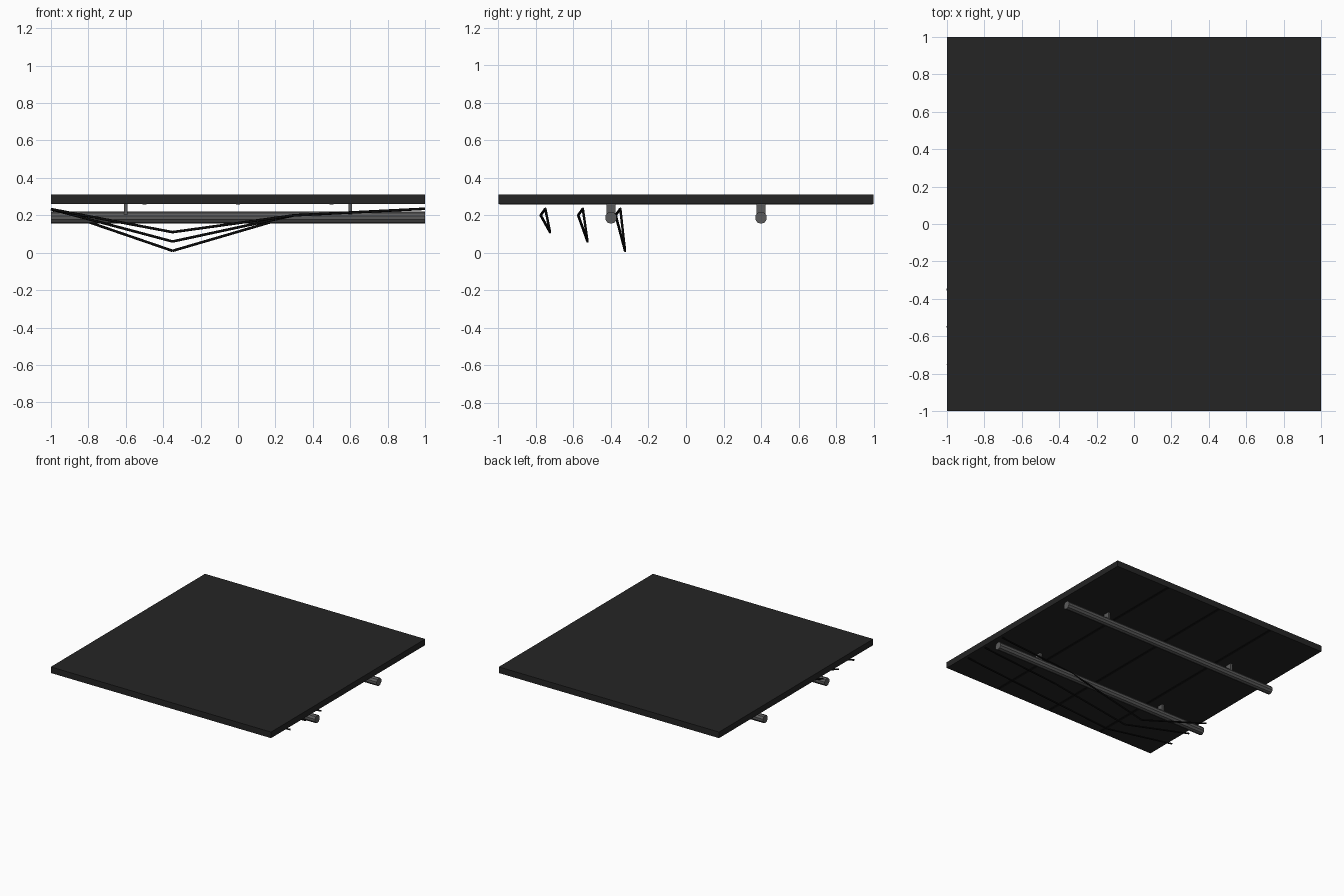
import bpy
from math import pi
from mathutils import Vector

cube = bpy.data.objects.get("Cube")
if cube:
    bpy.data.objects.remove(cube, do_unlink=True)


def material(name, r, g, b):
    m = bpy.data.materials.new(name)
    m.use_nodes = True
    m.diffuse_color = (r, g, b, 1)
    m.node_tree.nodes["Principled BSDF"].inputs["Base Color"].default_value = (r, g, b, 1)
    return m


PANEL = material("charcoal panel", 0.018, 0.018, 0.018)
SEAM = material("dark seam", 0.008, 0.008, 0.008)
METAL = material("grey metal", 0.105, 0.105, 0.105)
RUBBER = material("black rubber", 0.006, 0.006, 0.006)


def box(name, center, size, mat):
    bpy.ops.mesh.primitive_cube_add(size=1, location=center)
    ob = bpy.context.object
    ob.name = name
    ob.scale = size
    bpy.ops.object.transform_apply(location=False, rotation=False, scale=True)
    ob.data.materials.append(mat)
    return ob


def rod(name, start, end, radius, sides, mat):
    a, b = Vector(start), Vector(end)
    bpy.ops.mesh.primitive_cylinder_add(vertices=sides, radius=radius,
                                        depth=(b - a).length, location=(a + b) / 2)
    ob = bpy.context.object
    ob.name = name
    ob.rotation_euler = (b - a).to_track_quat('Z', 'Y').to_euler()
    ob.data.materials.append(mat)
    return ob


# Ceiling slab with thin seams on its underside
box("ceiling_panel", (0, 0, 0.285), (2, 2, 0.05), PANEL)
for i, x in enumerate((-0.5, 0, 0.5)):
    box(f"ceiling_seam_{i + 1}", (x, 0, 0.26), (0.02, 1.99, 0.006), SEAM)

# Two pipes, each hung from a pair of brackets
for place, y in (("front", -0.4), ("back", 0.4)):
    rod(f"{place}_pipe", (-1, y, 0.187), (1, y, 0.187), 0.032, 10, METAL)
    for side, x in (("right", -0.6), ("left", 0.6)):
        box(f"{place}_{side}_bracket", (x, y, 0.225), (0.018, 0.05, 0.07), METAL)

# Three sagging cables, each a chain of straight lengths
for i, (y, low) in enumerate(((-0.75, 0.11), (-0.55, 0.06), (-0.35, 0.01))):
    path = [(-1, y, 0.233), (-0.35, y + 0.025, low),
            (0.3, y - 0.025, 0.2), (1, y, 0.235)]
    for j in range(3):
        rod(f"cable_{i + 1}_length_{j + 1}", path[j], path[j + 1], 0.007, 6, RUBBER)
